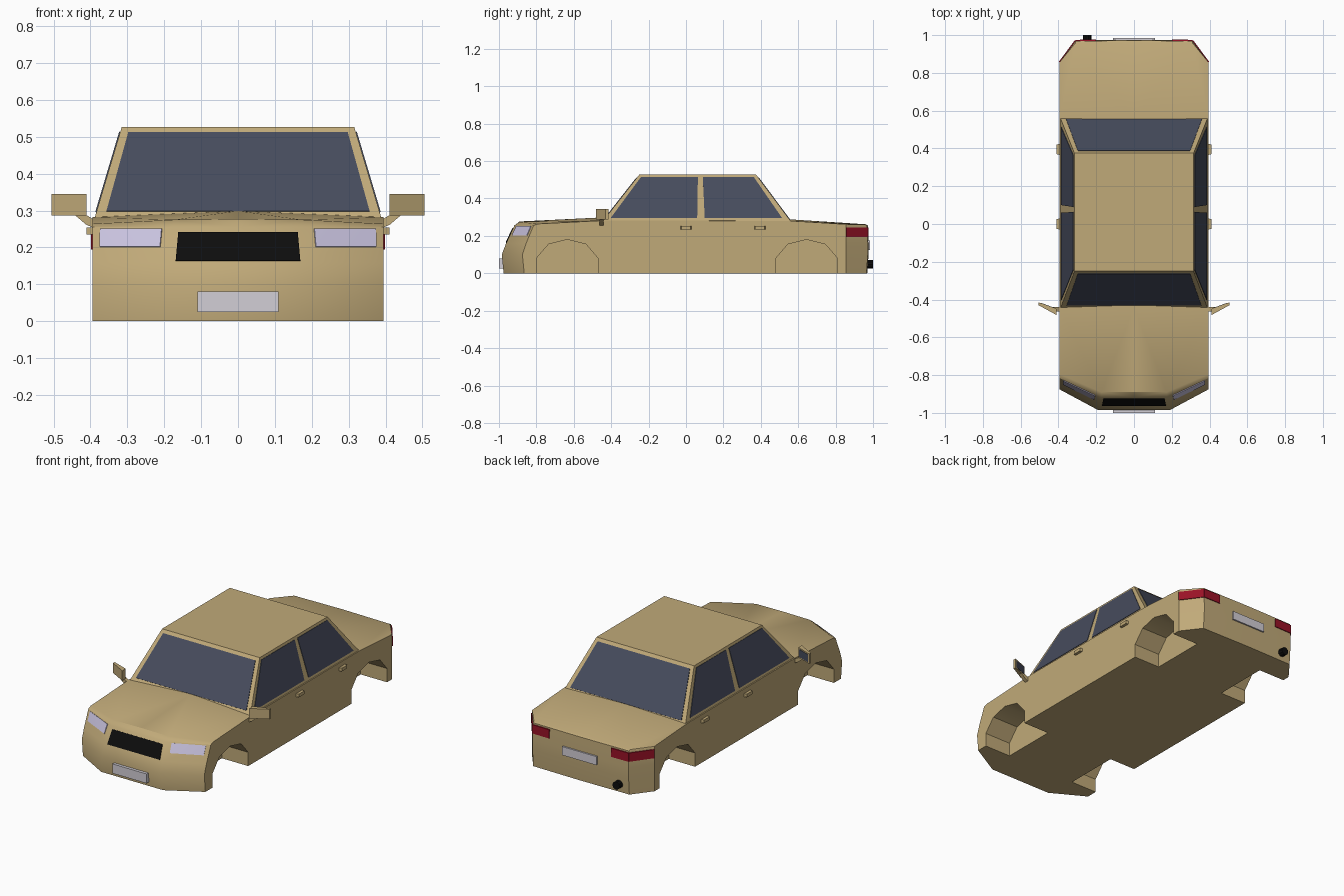
import bpy, bmesh, math
from mathutils import Vector

if "Cube" in bpy.data.objects:
    bpy.data.objects.remove(bpy.data.objects["Cube"])


def material(name, r, g, b):
    m = bpy.data.materials.new(name)
    m.use_nodes = True
    m.diffuse_color = (r, g, b, 1)
    m.node_tree.nodes["Principled BSDF"].inputs["Base Color"].default_value = (r, g, b, 1)
    return m


PAINT = material("gold paint", 0.53, 0.40, 0.19)
GLASS = material("dark glass", 0.062, 0.072, 0.11)
BLACK = material("black trim", 0.004, 0.004, 0.004)
LAMP = material("lamp lens", 0.60, 0.56, 0.76)
PLATE = material("plate white", 0.65, 0.62, 0.67)
RED = material("tail red", 0.32, 0.006, 0.02)


def finish(name, bm, mat, angle=30):
    bmesh.ops.recalc_face_normals(bm, faces=bm.faces[:])
    me = bpy.data.meshes.new(name)
    bm.to_mesh(me)
    bm.free()
    me.materials.append(mat)
    ob = bpy.data.objects.new(name, me)
    bpy.context.collection.objects.link(ob)
    smooth(ob, angle)
    return ob


def smooth(ob, angle):
    bpy.ops.object.select_all(action="DESELECT")
    ob.select_set(True)
    bpy.context.view_layer.objects.active = ob
    bpy.ops.object.shade_smooth_by_angle(angle=math.radians(angle))


def hull(name, pts, mat, angle=30):
    bm = bmesh.new()
    for p in pts:
        bm.verts.new(p)
    bmesh.ops.convex_hull(bm, input=bm.verts[:])
    bmesh.ops.dissolve_limit(bm, angle_limit=0.01, verts=bm.verts[:], edges=bm.edges[:])
    return finish(name, bm, mat, angle)


def box(name, lo, hi, mat):
    return hull(name, [(x, y, z) for x in (lo[0], hi[0]) for y in (lo[1], hi[1])
                       for z in (lo[2], hi[2])], mat)


def flip(p, s):
    return Vector((p[0] * s, p[1], p[2]))


def panel(name, quad, us, vs, mat, s=1, t=0.003):
    """Thin plate lying on part of a quad: bottom pair, then top pair."""
    a, b, c, d = [flip(p, s) for p in quad]
    n = (b - a).cross(d - a).normalized() * t
    pts = []
    for u in us:
        for v in vs:
            p = a.lerp(b, u).lerp(d.lerp(c, u), v)
            pts += [p + n, p - n]
    return hull(name, pts, mat)


SIDES = ((1, "left"), (-1, "right"))
W = 0.395

# Body shell: stacked half outlines from floor to rim
# (height, nose y, front corner y, tail y)
levels = [(0, -0.975, -0.865, 0.965), (0.1, -0.985, -0.875, 0.972),
          (0.16, -0.962, -0.855, 0.972), (0.255, -0.918, -0.815, 0.968)]


def outline(z, nose, corner, tail):
    xs = (0, 0.2 - 0.1 * z, W, W, W, W, 0.31, 0)
    ys = (nose, nose, corner, -0.44, 0.56, 0.855, tail, tail + 0.004)
    return [Vector((x, y, z)) for x, y in zip(xs, ys)]


rows = [outline(*lv) for lv in levels]
rim = outline(0.27, -0.89, -0.795, 0.958)
for p, z in zip(rim, (0.277, 0.275, 0.264, 0.282, 0.28, 0.262, 0.26, 0.262)):
    p.z = z
rows.append(rim)

bm = bmesh.new()
grid = [[bm.verts.new(p) for p in row] for row in rows]
for lower, upper in zip(grid, grid[1:]):
    for i in range(len(lower) - 1):
        bm.faces.new((lower[i], lower[i + 1], upper[i + 1], upper[i]))
bm.faces.new(grid[0])
hood = bm.verts.new((0, -0.44, 0.299))
deck = bm.verts.new((0, 0.56, 0.288))
T = grid[-1]
for f in ((T[0], T[1], hood), (T[1], T[3], hood), (T[1], T[2], T[3]),
          (hood, T[3], T[4], deck), (deck, T[4], T[6], T[7]), (T[4], T[5], T[6])):
    bm.faces.new(f)
# mirrored half
twin = bmesh.ops.duplicate(bm, geom=bm.verts[:] + bm.edges[:] + bm.faces[:])["geom"]
for v in twin:
    if isinstance(v, bmesh.types.BMVert):
        v.co.x *= -1
bmesh.ops.remove_doubles(bm, verts=bm.verts[:], dist=0.0005)
middle = [f for f in bm.faces if all(abs(v.co.x) < 0.001 for v in f.verts)]
bmesh.ops.delete(bm, geom=middle, context="FACES")
body = finish("body", bm, PAINT)

# Wheel arches cut into the shell
arch = [(-0.165, -0.05), (-0.165, 0.08), (-0.1, 0.155), (0, 0.18),
        (0.1, 0.155), (0.165, 0.08), (0.165, -0.05)]
for s, side in SIDES:
    for yc in (-0.635, 0.645):
        cutter = hull("arch_cutter", [(s * x, yc + y, z) for x in (0.225, 0.6)
                                      for y, z in arch], PAINT)
        cutter.hide_render = True
        mod = body.modifiers.new("arch", "BOOLEAN")
        mod.operation = "DIFFERENCE"
        mod.solver = "EXACT"
        mod.object = cutter
        bpy.context.view_layer.objects.active = body
        bpy.ops.object.modifier_apply(modifier=mod.name)
        bpy.data.objects.remove(cutter)
smooth(body, 62)

# Cabin
low = [(-0.391, -0.45, 0.272), (0.391, -0.45, 0.272), (0.391, 0.565, 0.272), (-0.391, 0.565, 0.272)]
top = [(-0.315, -0.25, 0.527), (0.315, -0.25, 0.527), (0.315, 0.375, 0.527), (-0.315, 0.375, 0.527)]
hull("cabin", low + top, PAINT)


def cabin_side(i):
    j = (i + 1) % 4
    return low[i], low[j], top[j], top[i]


panel("windscreen", cabin_side(0), (0.035, 0.965), (0.1, 0.935), GLASS)
panel("rear_window", cabin_side(2), (0.035, 0.965), (0.06, 0.935), GLASS)
for s, side in SIDES:
    panel(side + "_front_window", cabin_side(1), (0.03, 0.502), (0.09, 0.945), GLASS, s)
    panel(side + "_rear_window", cabin_side(1), (0.543, 0.965), (0.09, 0.945), GLASS, s)

# Nose: grille, headlamps, number plates
nose = [flip(rows[2][1], -1), rows[2][1], rows[3][1], flip(rows[3][1], -1)]
panel("grille", nose, (0.04, 0.96), (0.03, 0.84), BLACK, t=0.004)
box("front_plate", (-0.11, -1.0, 0.025), (0.11, -0.97, 0.08), PLATE)
box("rear_plate", (-0.11, 0.96, 0.125), (0.11, 0.984, 0.175), PLATE)

tail = [(0.2, 0.973, 0.195), (0.31, 0.971, 0.195), (0.31, 0.971, 0.246), (0.2, 0.973, 0.246)]
wrap = [(0.31, 0.971, 0.195), (W, 0.856, 0.195), (W, 0.856, 0.246), (0.31, 0.971, 0.246)]
for s, side in SIDES:
    lamp = [rows[2][1], rows[2][2], rows[3][2], rows[3][1]]
    panel(side + "_headlamp", lamp, (0.14, 0.9), (0.43, 0.95), LAMP, s, 0.004)
    panel(side + "_tail_lamp", tail, (0, 1), (0, 1), RED, s, 0.004)
    panel(side + "_tail_lamp_wrap", wrap, (0, 1), (0, 1), RED, s, 0.004)

    # Door handles
    for y in (0.0, 0.395):
        hull(side + "_door_handle", [(s * x, y + d * k, z) for x, d in ((0.39, 0.03), (0.411, 0.025))
                                     for k in (-1, 1) for z in (0.235, 0.254)], PAINT)

    # Door mirrors
    plan = [(0.41, -0.482), (0.505, -0.43), (0.505, -0.415), (0.41, -0.45)]
    hull(side + "_mirror", [(s * x, y, z) for x, y in plan for z in (0.287, 0.345)], PAINT)
    arm = [(0.385, 0.25), (0.385, 0.272), (0.412, 0.262), (0.445, 0.29), (0.415, 0.29)]
    hull(side + "_mirror_arm", [(s * x, y, z) for x, z in arm for y in (-0.462, -0.44)], PAINT)
    (ax, ay), (bx, by) = plan[3], plan[2]
    face = [(ax, ay, 0.287), (bx, by, 0.287), (bx, by, 0.345), (ax, ay, 0.345)]
    panel(side + "_mirror_glass", face, (0.1, 0.9), (0.12, 0.88), GLASS, s, 0.002)

# Exhaust pipe
ring = [math.tau * k / 10 for k in range(10)]
hull("exhaust_pipe", [(-0.248 + 0.023 * math.cos(a), y, 0.048 + 0.023 * math.sin(a))
                      for a in ring for y in (0.95, 1.0)], BLACK)
